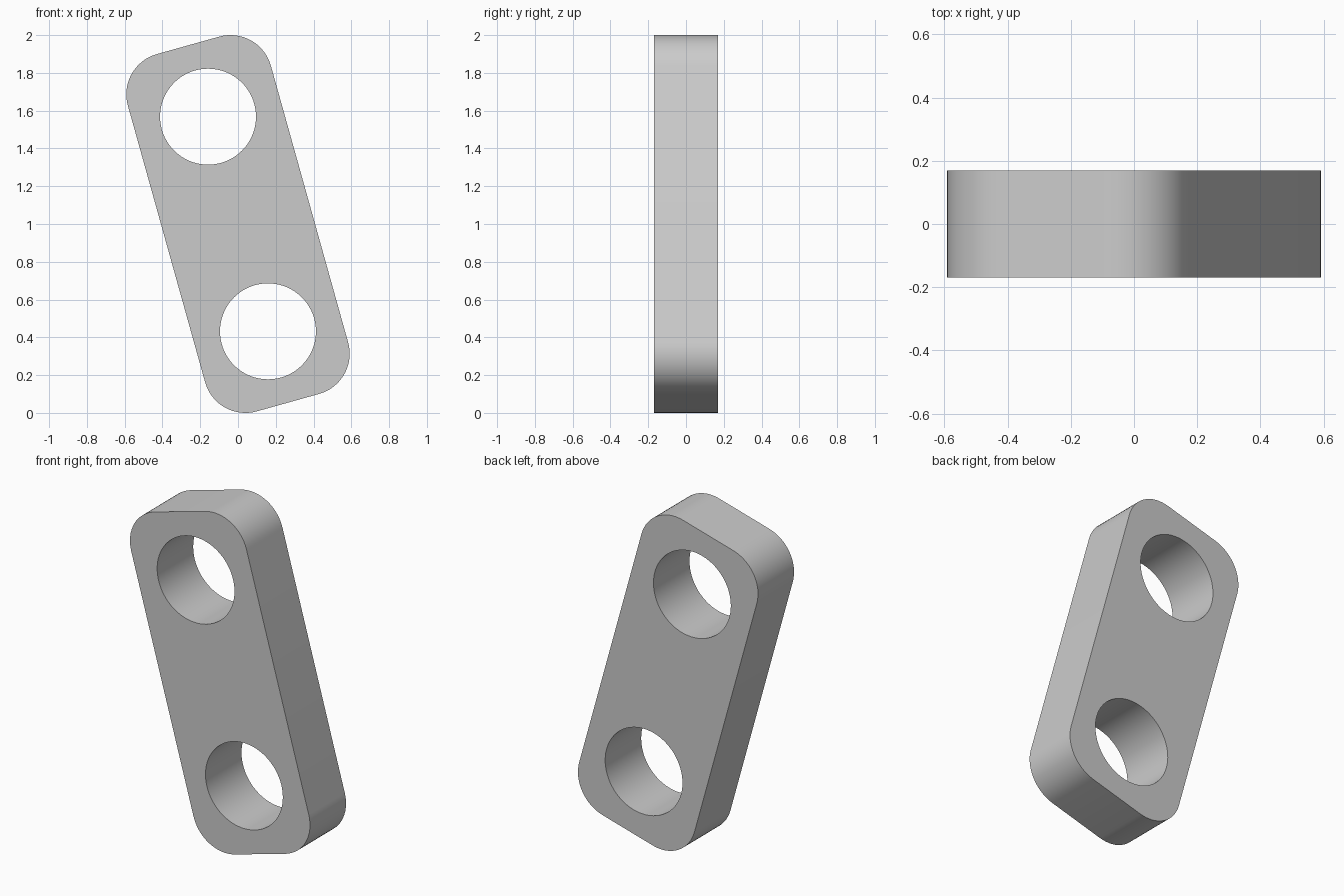
import bpy
import bmesh
from math import sin, cos, pi, radians
from mathutils import Matrix, Vector

cube = bpy.data.objects.get("Cube")
if cube:
    bpy.data.objects.remove(cube, do_unlink=True)

HALF_WIDTH, HALF_LENGTH, THICKNESS = 0.393, 0.982, 0.338
CORNER_RADIUS, HOLE_RADIUS, HOLE_OFFSET = 0.2215, 0.254, 0.59
TILT = radians(15.6)


def arc(cx, cz, radius, start, sweep, steps):
    """Points along an arc in the XZ plane."""
    angles = [start + sweep * i / steps for i in range(steps + 1)]
    return [Vector((cx + radius * cos(a), 0, cz + radius * sin(a))) for a in angles]


def add_loop(bm, points):
    verts = [bm.verts.new(p) for p in points]
    for i, v in enumerate(verts):
        bm.edges.new((v, verts[i - 1]))


bm = bmesh.new()

# Rounded rectangular outline
u, w = HALF_WIDTH - CORNER_RADIUS, HALF_LENGTH - CORNER_RADIUS
outline = []
for i, (sx, sz) in enumerate([(1, 1), (-1, 1), (-1, -1), (1, -1)]):
    outline += arc(sx * u, sz * w, CORNER_RADIUS, i * pi / 2, pi / 2, 16)
add_loop(bm, outline)

# Round hole near each end
for side in (1, -1):
    add_loop(bm, arc(0, side * HOLE_OFFSET, HOLE_RADIUS, 0, 2 * pi, 72)[:-1])

# Fill between the loops and extrude to full thickness
bmesh.ops.triangle_fill(bm, use_beauty=True, use_dissolve=False, edges=bm.edges[:])
extruded = bmesh.ops.extrude_face_region(bm, geom=bm.faces[:], use_keep_orig=True)
moved = [g for g in extruded["geom"] if isinstance(g, bmesh.types.BMVert)]
bmesh.ops.translate(bm, vec=(0, THICKNESS, 0), verts=moved)
bmesh.ops.recalc_face_normals(bm, faces=bm.faces[:])

# Centre the thickness, lean the plate and stand it on the floor
place = (Matrix.Translation((0, 0, 1)) @ Matrix.Rotation(-TILT, 4, "Y")
         @ Matrix.Translation((0, -THICKNESS / 2, 0)))
bm.transform(place)

mesh = bpy.data.meshes.new("link_plate")
bm.to_mesh(mesh)
bm.free()
plate = bpy.data.objects.new("link_plate", mesh)
bpy.context.collection.objects.link(plate)

# Plain grey material
grey = bpy.data.materials.new("light grey")
grey.use_nodes = True
grey.diffuse_color = (0.6, 0.6, 0.6, 1)
grey.node_tree.nodes["Principled BSDF"].inputs["Base Color"].default_value = (0.6, 0.6, 0.6, 1)
mesh.materials.append(grey)

# Smooth curved walls, crisp rims
bpy.ops.object.select_all(action="DESELECT")
plate.select_set(True)
bpy.context.view_layer.objects.active = plate
bpy.ops.object.shade_smooth_by_angle(angle=radians(30))
